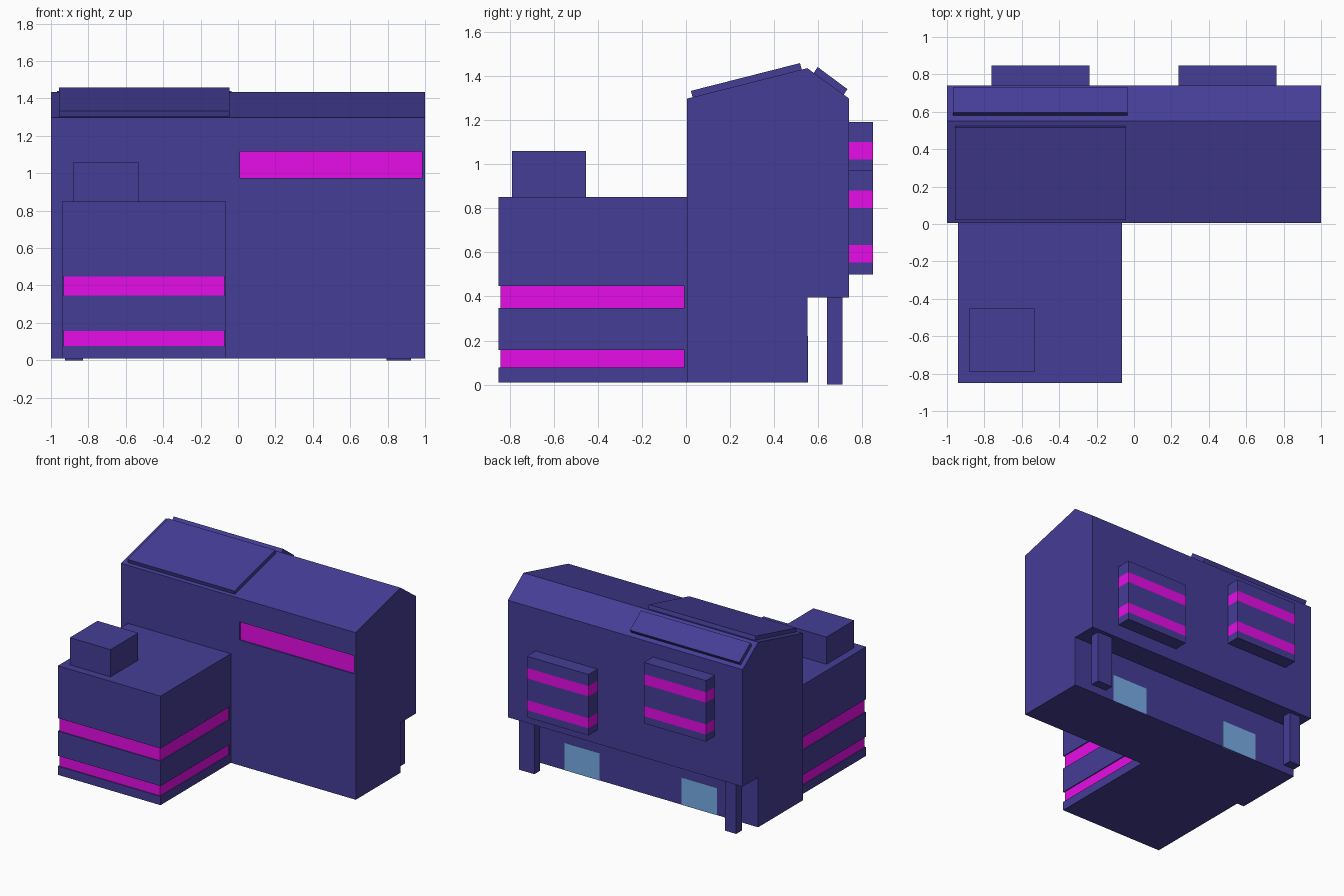
import bpy

if "Cube" in bpy.data.objects:
    bpy.data.objects.remove(bpy.data.objects["Cube"])


def material(name, rgb):
    m = bpy.data.materials.new(name)
    m.diffuse_color = (*rgb, 1)
    m.use_nodes = True
    m.node_tree.nodes["Principled BSDF"].inputs["Base Color"].default_value = m.diffuse_color
    return m


WALL = material("indigo_wall", (0.06, 0.047, 0.31))
BAND = material("magenta_band", (0.8, 0.004, 0.8))
DOOR = material("blue_door", (0.19, 0.42, 0.8))


def prism(name, profile, x0, x1, mat=WALL):
    """Extrude a closed y-z profile (counter-clockwise seen from +x) along x."""
    n = len(profile)
    verts = [(x, y, z) for x in (x0, x1) for y, z in profile]
    faces = [tuple(reversed(range(n))), tuple(range(n, 2 * n))]
    faces += [(i, (i + 1) % n, n + (i + 1) % n, n + i) for i in range(n)]
    mesh = bpy.data.meshes.new(name)
    mesh.from_pydata(verts, [], faces)
    mesh.materials.append(mat)
    ob = bpy.data.objects.new(name, mesh)
    bpy.context.collection.objects.link(ob)
    return ob


def box(name, x, y, z, mat=WALL):
    return prism(name, [(y[0], z[0]), (y[1], z[0]), (y[1], z[1]), (y[0], z[1])], *x, mat)


def layers(name, x, y, z, bands, inset_x, inset_y):
    """Wall slabs stacked between slightly recessed colour bands."""
    edges = [z[0]] + [e for b in bands for e in b] + [z[1]]
    for i, (a, b) in enumerate(zip(edges, edges[1:])):
        if i % 2:
            box(f"{name}_band", (x[0] + inset_x, x[1] - inset_x),
                (y[0] + inset_y[0], y[1] - inset_y[1]), (a, b), BAND)
        else:
            box(f"{name}_slab", x, y, (a, b))


# Main block: gabled section with an undercut at the back
body = prism("main_block", [(0.005, 0.01), (0.55, 0.01), (0.55, 0.395), (0.74, 0.395),
                            (0.74, 1.297), (0.55, 1.435), (0.005, 1.297)], -1, 1)

# Recessed long window on the front
WX, WZ = (0.01, 0.985), (0.975, 1.115)
cutter = box("window_cutter", WX, (-0.1, 0.025), WZ)
cutter.hide_render = True
mod = body.modifiers.new("window_recess", 'BOOLEAN')
mod.operation, mod.object, mod.solver = 'DIFFERENCE', cutter, 'EXACT'
bpy.context.view_layer.objects.active = body
bpy.ops.object.modifier_apply(modifier=mod.name)
bpy.data.objects.remove(cutter)
box("long_window", WX, (0.015, 0.03), WZ, BAND)

# Front wing with banded walls and a roof hut
layers("wing", (-0.94, -0.065), (-0.85, -0.01), (0.01, 0.85),
       [(0.077, 0.157), (0.347, 0.447)], 0.008, (0.008, 0))
box("wing_joint", (-0.94, -0.065), (-0.01, 0.005), (0.01, 0.85))
box("roof_hut", (-0.88, -0.533), (-0.79, -0.453), (0.85, 1.06))

# Back bays at two heights, doors below them
for cx, z0 in ((0.5, 0.5), (-0.5, 0.72)):
    layers("bay", (cx - 0.263, cx + 0.263), (0.74, 0.848), (z0, z0 + 0.47),
           [(z0 + 0.055, z0 + 0.133), (z0 + 0.30, z0 + 0.38)], 0, (0, 0))
    box("door", (cx - 0.15, cx + 0.15), (0.54, 0.552), (0.01, 0.22), DOOR)

# Pillars carrying the overhang
for x in ((-0.925, -0.83), (0.795, 0.925)):
    box("pillar", x, (0.64, 0.71), (0, 0.395))

# Raised roof panels on both slopes
prism("front_roof_panel", [(0.03, 1.303), (0.525, 1.428), (0.517, 1.458), (0.022, 1.332)],
      -0.957, -0.045)
prism("back_roof_panel", [(0.578, 1.412), (0.715, 1.315), (0.732, 1.34), (0.597, 1.44)],
      -0.967, -0.035)
